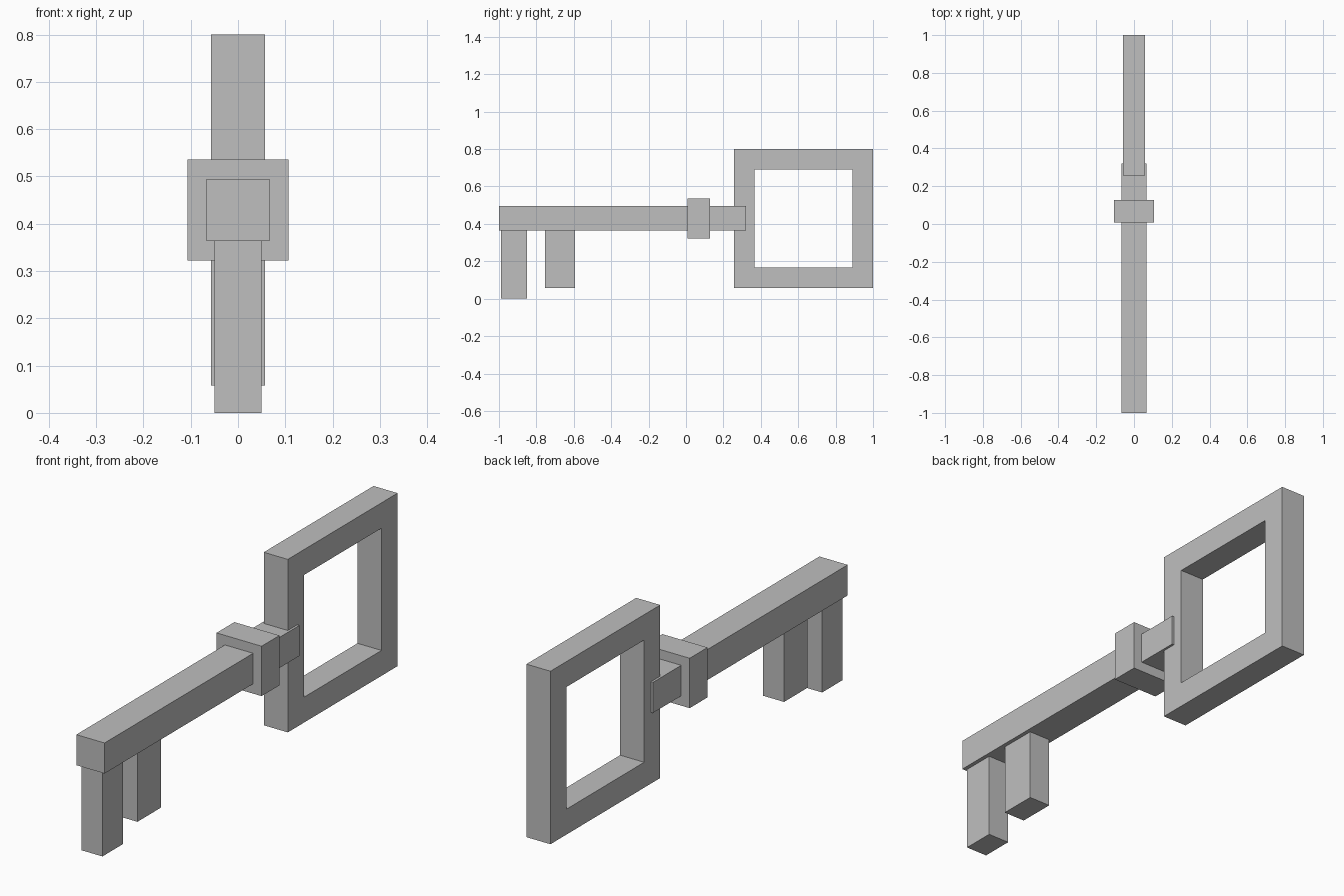
import bpy
import bmesh

cube = bpy.data.objects.get("Cube")
if cube:
    bpy.data.objects.remove(cube, do_unlink=True)

# One plain grey for the whole key
grey = bpy.data.materials.new("plain_grey")
grey.use_nodes = True
colour = (0.52, 0.52, 0.52, 1)
grey.diffuse_color = colour
grey.node_tree.nodes["Principled BSDF"].inputs["Base Color"].default_value = colour


def finish(name, bm):
    bmesh.ops.recalc_face_normals(bm, faces=bm.faces)
    mesh = bpy.data.meshes.new(name)
    bm.to_mesh(mesh)
    bm.free()
    mesh.materials.append(grey)
    obj = bpy.data.objects.new(name, mesh)
    bpy.context.collection.objects.link(obj)
    return obj


def box(name, half_x, y0, y1, z0, z1):
    """Box centred on x, spanning the given y and z ranges."""
    bm = bmesh.new()
    bmesh.ops.create_cube(bm, size=1)
    for v in bm.verts:
        v.co.x *= 2 * half_x
        v.co.y = y1 if v.co.y > 0 else y0
        v.co.z = z1 if v.co.z > 0 else z0
    return finish(name, bm)


def square_ring(name, half_x, y0, y1, z0, z1, t):
    """Square frame of bar width t, extruded along x."""
    bm = bmesh.new()

    def loop(x, inset):
        a, b, c, d = y0 + inset, y1 - inset, z0 + inset, z1 - inset
        return [bm.verts.new((x, y, z)) for y, z in ((a, c), (b, c), (b, d), (a, d))]

    loops = [loop(-half_x, 0), loop(half_x, 0), loop(half_x, t), loop(-half_x, t)]
    for i in range(4):
        p, q = loops[i], loops[(i + 1) % 4]
        for j in range(4):
            k = (j + 1) % 4
            bm.faces.new((p[j], p[k], q[k], q[j]))
    return finish(name, bm)


# Handle, shaft and collar
square_ring("handle_frame", 0.057, 0.256, 1.0, 0.058, 0.8, 0.109)
box("shaft", 0.067, -1.0, 0.32, 0.364, 0.495)
box("collar", 0.107, 0.007, 0.128, 0.322, 0.536)

# Teeth hanging under the shaft
box("long_tooth", 0.05, -0.99, -0.851, 0.0, 0.364)
box("short_tooth", 0.05, -0.753, -0.593, 0.058, 0.364)
